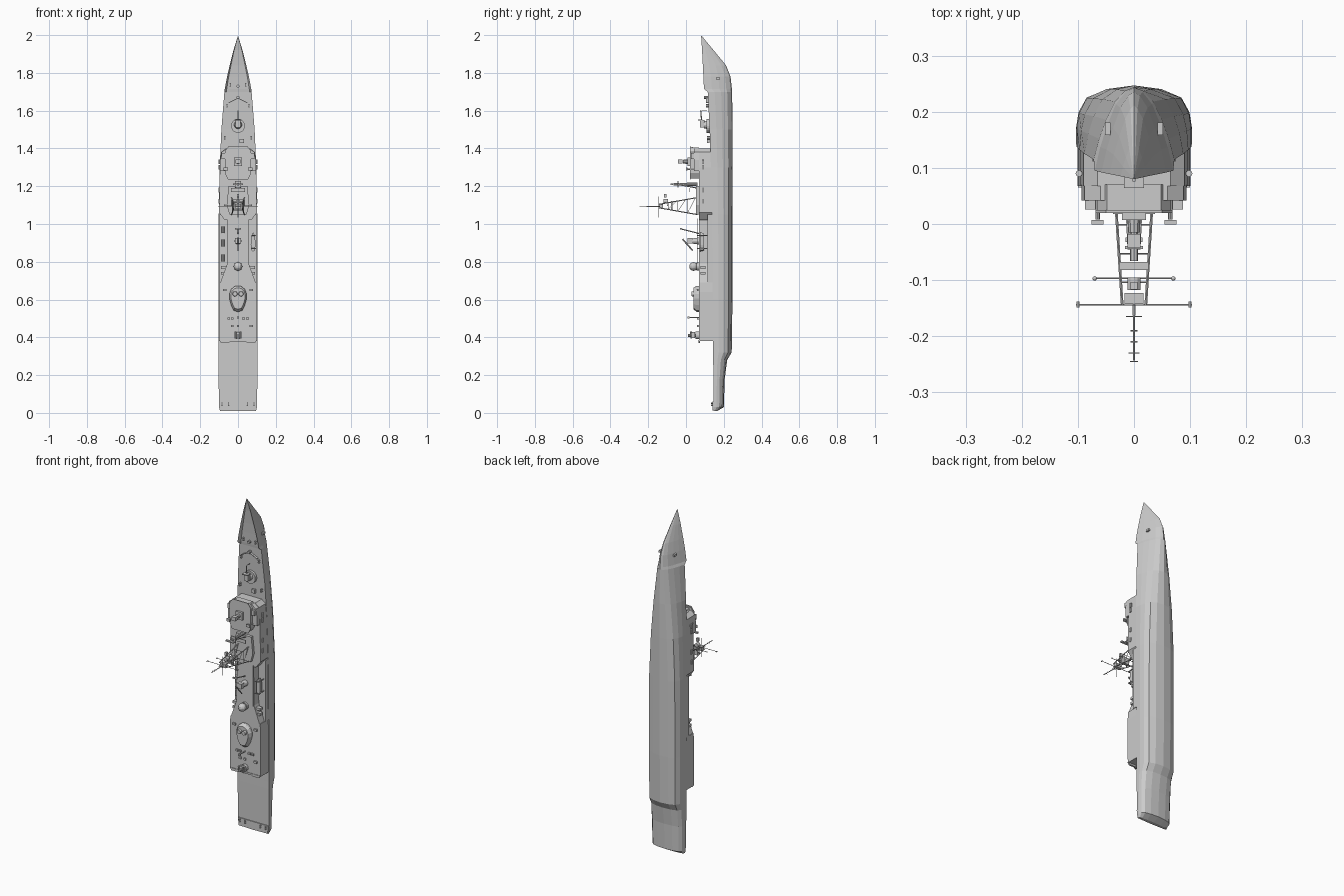
import bpy, bmesh, math, random
from mathutils import Vector, Matrix

random.seed(4)


def finish(bm, name):
    bmesh.ops.recalc_face_normals(bm, faces=bm.faces)
    me = bpy.data.meshes.new(name)
    bm.to_mesh(me)
    bm.free()
    ob = bpy.data.objects.new(name, me)
    bpy.context.collection.objects.link(ob)
    return ob


def loft(name, rings):
    bm = bmesh.new()
    vs = [[bm.verts.new(p) for p in r] for r in rings]
    n = len(vs[0])
    for a, b in zip(vs, vs[1:]):
        for i in range(n):
            j = (i + 1) % n
            bm.faces.new((a[i], a[j], b[j], b[i]))
    bm.faces.new(vs[0])
    bm.faces.new(vs[-1])
    bmesh.ops.remove_doubles(bm, verts=bm.verts, dist=1e-5)
    return finish(bm, name)


def prism(name, half, y0, y1, s=1.0):
    """Mirrored x-z outline from y0 (base) to y1 (top, scaled by s about its centre)."""
    pts = half + [(-x, z) for x, z in reversed(half) if x > 1e-6]
    zc = sum(z for _, z in pts) / len(pts)
    return loft(name, [[(x, y0, z) for x, z in pts],
                       [(x * s, y1, zc + (z - zc) * s) for x, z in pts]])


def box(name, c, d):
    bm = bmesh.new()
    bmesh.ops.create_cube(bm, size=1, matrix=Matrix.Translation(c) @ Matrix.Diagonal((*d, 1)))
    return finish(bm, name)


def rod(name, a, b, r, r2=None, n=8):
    a, b = Vector(a), Vector(b)
    d = b - a
    m = Matrix.Translation((a + b) / 2) @ d.to_track_quat('Z', 'Y').to_matrix().to_4x4()
    bm = bmesh.new()
    bmesh.ops.create_cone(bm, cap_ends=True, segments=n, radius1=r,
                          radius2=r if r2 is None else r2, depth=d.length, matrix=m)
    return finish(bm, name)


def ball(name, c, r):
    bm = bmesh.new()
    bmesh.ops.create_uvsphere(bm, u_segments=12, v_segments=8, radius=r, matrix=Matrix.Translation(c))
    return finish(bm, name)


# Hull: stations of (z, half width, deck y, keel y, bow sharpness, bulwark depth)
MID = [(1, 0), (1, .3), (.96, .55), (.82, .8), (.48, .94), (0, 1)]
BOW = [(1, 0), (.82, .28), (.6, .55), (.36, .8), (.14, .95), (0, 1)]
stations = [(.01, .095, .147, .165, 0, 0), (.03, .1, .146, .2, 0, 0), (.18, .103, .145, .205, 0, 0),
            (.28, .103, .144, .218, 0, 0), (.32, .103, .144, .242, 0, 0), (.6, .103, .142, .246, 0, 0),
            (1.05, .102, .137, .247, 0, 0), (1.3, .097, .132, .247, .15, 0), (1.5, .088, .125, .247, .4, 0),
            (1.7, .072, .115, .244, .75, 0), (1.715, .07, .095, .243, .78, .018),
            (1.78, .058, .092, .236, .88, .017), (1.84, .044, .089, .212, 1, .015),
            (1.92, .024, .085, .146, 1, .01), (1.995, .001, .08, .084, 1, .001)]
rings = []
for z, w, yd, yk, b, bw in stations:
    half = []
    for (xm, fm), (xb, fb) in zip(MID, BOW):
        x, f = xm + (xb - xm) * b, fm + (fb - fm) * b
        half.append((w * x, yd + (yk - yd) * f, z))
    # inner bulwark foot and deck centre
    ring = half + [(-x, y, z) for x, y, z in reversed(half[:-1])]
    ring += [(-w * .85, yd + bw, z), (0, yd + bw, z), (w * .85, yd + bw, z)]
    rings.append(ring)
loft("hull", rings)

# Superstructure blocks
prism("aft_house", [(0, .38), (.1, .38), (.101, .64), (.097, .69), (0, .69)], .145, .068)
prism("boat_deck", [(0, .69), (.1, .69), (.1, 1.05), (0, 1.05)], .142, .113)
prism("middle_house", [(0, .68), (.097, .68), (.057, .79), (.055, 1.03), (0, 1.03)], .115, .068)
prism("forward_house", [(0, 1.02), (.07, 1.02), (.1, 1.06), (.096, 1.3), (.09, 1.38), (.065, 1.4), (0, 1.4)], .14, .068)
prism("bridge_wings", [(0, 1.28), (.094, 1.28), (.094, 1.34), (.088, 1.38), (.06, 1.4), (0, 1.4)], .07, .042)
prism("bridge", [(0, 1.24), (.05, 1.24), (.066, 1.27), (.066, 1.38), (.048, 1.405), (0, 1.405)], .07, .024)
prism("bridge_roof", [(0, 1.235), (.053, 1.235), (.069, 1.268), (.069, 1.385), (.05, 1.412), (0, 1.412)], .025, .02)
prism("mast_house", [(0, 1.05), (.045, 1.05), (.06, 1.1), (.05, 1.2), (0, 1.2)], .07, .052)
prism("house_aft_lip", [(0, .375), (.045, .375), (.05, .37), (.09, .37), (.1, .385), (0, .385)], .075, .065)
prism("stern_ledge", [(0, .012), (.094, .014), (.1, .06), (0, .06)], .15, .141)
for i in range(7):
    box("bridge_window", (-.042 + i * .014, .033, 1.404), (.009, .008, .005))
prism("breakwater", [(0, 1.665), (.05, 1.64), (.05, 1.644), (0, 1.669)], .12, .105)

# Fore gun
rod("gun_ring", (0, .128, 1.52), (0, .108, 1.52), .037, n=20)
rod("gun_base", (0, .11, 1.525), (0, .095, 1.525), .022, .018, 12)
box("gun_house", (0, .086, 1.53), (.026, .026, .04))
box("gun_shield", (0, .076, 1.55), (.036, .024, .006))
rod("gun_barrel", (0, .083, 1.54), (0, .078, 1.6), .003)

# Directors on the bridge roof
rod("director_base", (0, .022, 1.33), (0, -.015, 1.33), .013, .01, 10)
box("director_head", (0, -.03, 1.33), (.024, .025, .022))
box("director_plinth", (0, .014, 1.33), (.042, .014, .045))
for s in (-1, 1):
    rod("lookout_post", (s * .065, .045, 1.29), (s * .065, .008, 1.29), .004)
    box("lookout_sight", (s * .065, .003, 1.29), (.022, .008, .016))
    box("wing_locker", (s * .078, .034, 1.36), (.018, .016, .03))

# Forward radar tower
for s in (-1, 1):
    rod("radar_leg", (s * .014, .06, 1.19), (s * .009, -.045, 1.21), .003, n=6)
rod("radar_pedestal", (0, .06, 1.21), (0, -.04, 1.21), .01, .007, 10)
box("radar_platform", (0, -.042, 1.21), (.032, .005, .035))
rod("radar_column", (0, -.04, 1.21), (0, -.066, 1.21), .007)
box("radar_antenna", (0, -.075, 1.21), (.052, .014, .007))
box("signal_gallery", (0, .02, 1.18), (.075, .004, .02))

# Lattice mast with crossing braces
def leg(s, z0, t):
    return Vector((s * (.034 - .013 * t), .06 - .205 * t, z0 + (1.095 - z0) * t * .8))


for s in (-1, 1):
    for z0 in (1.05, 1.14):
        rod("mast_leg", leg(s, z0, 0), leg(s, z0, 1), .0028, n=6)
    for t in (.25, .5, .75):
        rod("mast_side_brace", leg(s, 1.05, t), leg(s, 1.14, t), .0014, n=5)
        rod("mast_diagonal", leg(s, 1.05, t), leg(s, 1.14, t - .2), .0012, n=5)
for t in (.3, .55, .8):
    for z0 in (1.05, 1.14):
        rod("mast_cross_brace", leg(-1, z0, t), leg(1, z0, t), .0014, n=5)
box("mast_platform", (0, -.075, 1.1), (.05, .008, .045))
box("mast_top", (0, -.133, 1.093), (.034, .02, .024))
rod("mast_radar_drum", (0, -.118, 1.12), (0, -.095, 1.12), .012, n=12)
rod("upper_yard", (-.103, -.144, 1.093), (.103, -.144, 1.093), .0016, n=6)
rod("upper_spar", (0, -.144, 1.035), (0, -.144, 1.145), .0016, n=6)
rod("lower_yard", (-.072, -.097, 1.1), (.072, -.097, 1.1), .0016, n=6)
rod("mast_pole", (0, -.13, 1.092), (0, -.246, 1.092), .003, .0015, 6)
for y, w in ((-.165, .014), (-.19, .006), (-.21, .006), (-.23, .01), (-.245, .007)):
    rod("pole_antenna", (-w, y, 1.092), (w, y, 1.092), .0012, n=5)
for s in (-1, 1):
    rod("yard_tip", (s * .1, -.149, 1.093), (s * .1, -.138, 1.093), .003, n=6)
    ball("lower_yard_lamp", (s * .07, -.097, 1.1), .004)
box("mast_light_bracket", (0, -.11, 1.15), (.012, .014, .02))

# Middle house fittings: whip, director, radome
rod("signal_boom", (0, .068, .95), (0, -.03, .975), .003, n=6)
box("boom_head", (0, -.028, .974), (.03, .008, .008))
rod("aft_director_base", (0, .068, .91), (0, .035, .91), .018, .014, 12)
rod("aft_director_arm", (0, .035, .86), (0, -.018, .92), .004, n=6)
box("aft_director_head", (0, .022, .912), (.03, .026, .03))
rod("radome_base", (0, .07, .775), (0, .055, .775), .022, n=12)
ball("radome", (0, .04, .775), .023)

# Side boat with davits, and lockers on the other side
boat = [(0, .86), (.008, .865), (.011, .89), (.009, .93), (0, .95)]
b = prism("ship_boat", boat, .095, .075, 1.15)
b.location.x = .08
for z in (.87, .94):
    rod("davit_post", (.09, .115, z), (.092, .065, z), .003, n=6)
    rod("davit_arm", (.092, .065, z), (.072, .06, z), .003, n=6)
for z in (.82, .9, .97):
    rod("raft_canister", (-.08, .1, z - .018), (-.08, .1, z + .018), .009, n=10)
    box("raft_cradle", (-.08, .109, z), (.018, .012, .026))
for s in (-1, 1):
    for z in (1.12, 1.18, 1.3, 1.33):
        rod("side_raft", (s * .098, .09, z - .012), (s * .098, .09, z + .012), .006, n=8)
    for z in (.74, .77):
        box("side_vent", (s * .075, .09, z), (.03, .025, .014))
    rod("flank_rail", (s * .058, .06, .79), (s * .058, .06, 1.03), .001, n=5)

# Egg-shaped aft gun mount with two domes
egg = [(0, .535), (.022, .542), (.036, .57), (.046, .605), (.046, .63), (.036, .655), (.018, .67), (0, .673)]
prism("aft_mount_base", egg, .07, .056)
prism("aft_mount", egg, .056, .04, .82)
for s in (-1, 1):
    rod("aft_mount_drum", (s * .016, .045, .63), (s * .016, .028, .63), .014, .012, 14)

# Stern launcher and deck fittings
rod("launcher_base", (0, .07, .41), (0, .05, .41), .02, n=12)
rod("launcher_post", (0, .05, .41), (0, .01, .41), .007)
box("launcher_arm", (0, .04, .412), (.036, .014, .03))
for s in (-1, 1):
    rod("launcher_tube", (s * .014, .03, .395), (s * .014, .026, .43), .005)
rod("aft_lamp_post", (0, .07, .505), (0, .012, .505), .003, n=6)
box("aft_lamp", (0, .014, .505), (.012, .01, .012))
for x, z in ((-.03, .46), (0, .46), (.05, .5), (-.05, .5), (-.03, .5), (.03, .5), (.07, .46), (-.07, .65), (.07, .65)):
    box("deck_hatch", (x, .065, z), (.012 + random.random() * .008, .012, .012))

# Bollards, foredeck gear and stern fittings
for s in (-1, 1):
    for x, y, z in ((.07, .116, 1.45), (.058, .112, 1.62), (.04, .108, 1.73), (.085, .138, .04), (.05, .138, .04)):
        rod("bollard", (s * x, y + .015, z), (s * x, y - .005, z), .004)
        rod("bollard", (s * x, y + .015, z + .012), (s * x, y - .005, z + .012), .004)
    box("anchor", (s * .047, .17, 1.77), (.01, .022, .012))
for z in (1.67, 1.73):
    rod("capstan", (0, .118, z), (0, .095, z), .008, n=10)
rod("jackstaff", (0, .11, 1.6), (0, .085, 1.6), .002, n=6)
box("fore_hatch", (.02, .118, 1.44), (.022, .012, .022))
